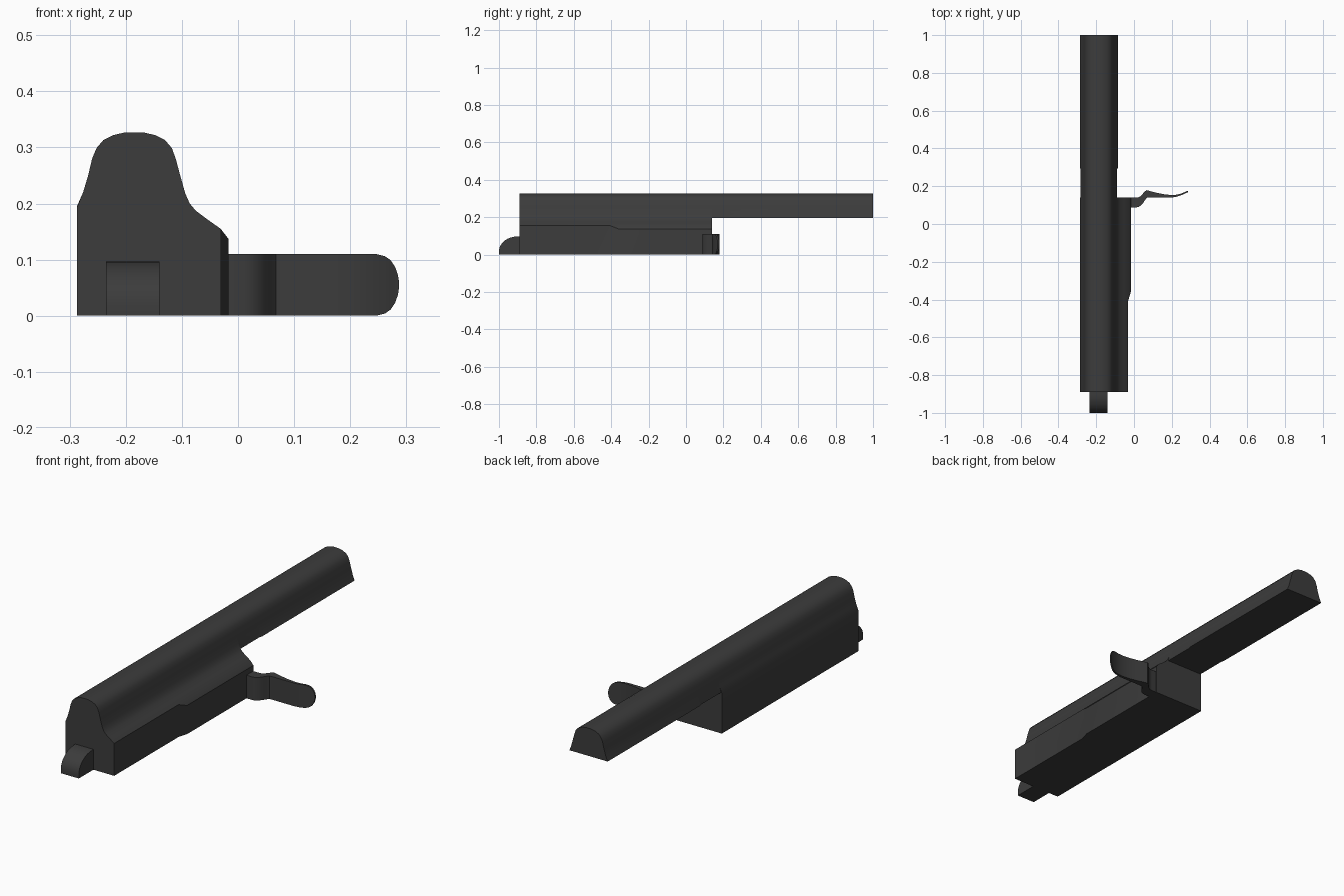
import bpy, bmesh, math

if "Cube" in bpy.data.objects:
    bpy.data.objects.remove(bpy.data.objects["Cube"])

mat = bpy.data.materials.new("dark_gunmetal")
mat.diffuse_color = (0.045, 0.045, 0.045, 1)
mat.use_nodes = True
mat.node_tree.nodes["Principled BSDF"].inputs["Base Color"].default_value = mat.diffuse_color


def loft(name, rings, angle=30):
    """Skin a list of equal-length point rings and cap both ends."""
    bm = bmesh.new()
    vs = [[bm.verts.new(p) for p in r] for r in rings]
    n = len(rings[0])
    for a, b in zip(vs, vs[1:]):
        for i in range(n):
            j = (i + 1) % n
            bm.faces.new((a[i], a[j], b[j], b[i]))
    bm.faces.new(vs[0])
    bm.faces.new(vs[-1])
    bmesh.ops.recalc_face_normals(bm, faces=bm.faces)
    me = bpy.data.meshes.new(name)
    bm.to_mesh(me)
    bm.free()
    me.materials.append(mat)
    ob = bpy.data.objects.new(name, me)
    bpy.context.collection.objects.link(ob)
    bpy.ops.object.select_all(action='DESELECT')
    ob.select_set(True)
    bpy.context.view_layer.objects.active = ob
    bpy.ops.object.shade_smooth_by_angle(angle=math.radians(angle))
    return ob


# Rounded crown shared by the main body and the long rear rail
crown = [(-.287, .193), (-.276, .22), (-.267, .25), (-.26, .28), (-.252, .299),
         (-.24, .313), (-.222, .322), (-.2, .327), (-.17, .327), (-.148, .322),
         (-.13, .313), (-.118, .299), (-.111, .28), (-.103, .25), (-.094, .218)]

# Main body: crown plus stepped right shoulder that widens towards the rear
shoulder = [(-.086, .20), (-.075, .187), (-.055, .172)]


def body_ring(y, x, z):
    prof = [(-.287, 0)] + crown + shoulder + [(-.031, .155), (x, z), (x, 0)]
    return [(px, y, pz) for px, pz in prof]


loft("main_body", [body_ring(-.89, -.0305, .1545), body_ring(-.405, -.0305, .1545),
                   body_ring(-.36, -.017, .137), body_ring(.14, -.017, .137)])


# Rear rail: crown only, with a shallow relief at its lower edges near the body
def rail_ring(y, inset):
    prof = [(-.287 + inset, .195)] + crown[1:] + [(-.085 - inset, .195)]
    return [(px, y, pz) for px, pz in prof]


loft("rear_rail", [rail_ring(.14, .004), rail_ring(.29, .004),
                   rail_ring(.30, 0), rail_ring(1, 0)])

# Front lug: quarter-round block
lug = [(-.88, 0), (-1, 0), (-1, .018)]
for i in range(1, 9):
    t = math.radians(90 * i / 8)
    lug.append((-.9 - .1 * math.cos(t), .018 + .079 * math.sin(t)))
lug.append((-.88, .097))
loft("front_lug", [[(x, y, z) for y, z in lug] for x in (-.235, -.14)])

# Side handle: curved blade, (x, front y, back y, half height) per station
stations = [(-.025, .088, .139, .055), (.01, .088, .139, .055), (.024, .09, .141, .055),
            (.038, .099, .15, .055), (.048, .11, .162, .055), (.057, .125, .173, .055),
            (.068, .139, .179, .055), (.09, .14, .173, .055), (.12, .14, .165, .055),
            (.16, .14, .157, .055), (.2, .14, .153, .055), (.225, .144, .155, .055),
            (.246, .151, .16, .055), (.262, .157, .166, .051), (.272, .162, .17, .044),
            (.28, .166, .174, .032), (.285, .168, .176, .018), (.287, .169, .177, .005)]
loft("side_handle", [[(x, f, .055 - h), (x, b, .055 - h), (x, b, .055 + h), (x, f, .055 + h)]
                     for x, f, b, h in stations])
